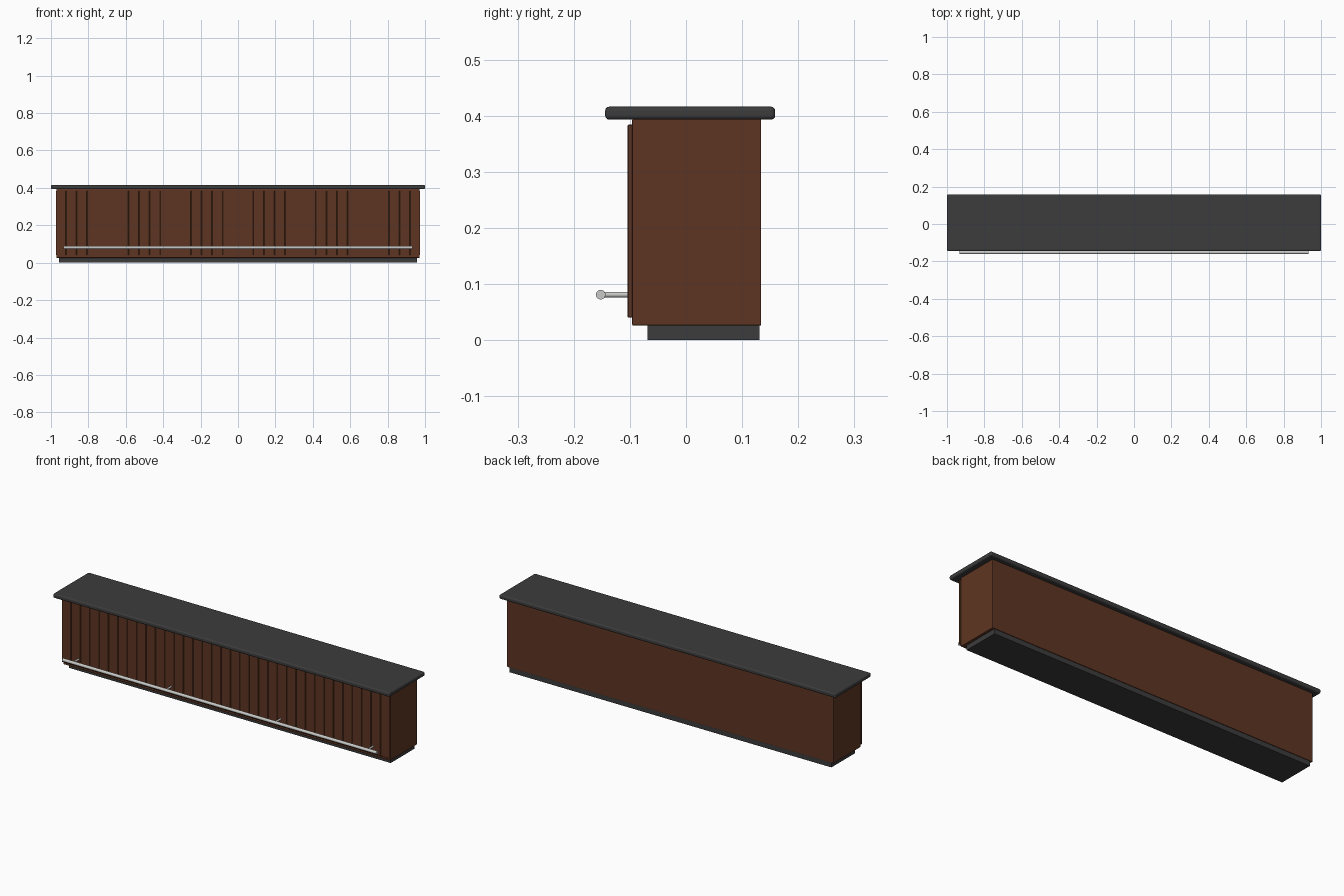
import bpy, math

if "Cube" in bpy.data.objects:
    bpy.data.objects.remove(bpy.data.objects["Cube"])


def material(name, rgb):
    m = bpy.data.materials.new(name)
    m.diffuse_color = (*rgb, 1)
    m.use_nodes = True
    m.node_tree.nodes["Principled BSDF"].inputs["Base Color"].default_value = m.diffuse_color
    return m


WOOD = material("brown wood", (0.112, 0.036, 0.016))
DARK = material("charcoal", (0.045, 0.045, 0.045))
STEEL = material("steel", (0.58, 0.58, 0.57))


def box(name, x, y, z, mat, bevel=0, segments=2):
    """Box from (min, max) ranges, with optional rounded edges."""
    bpy.ops.mesh.primitive_cube_add(size=1, location=[sum(r) / 2 for r in (x, y, z)])
    o = bpy.context.object
    o.name = name
    o.scale = [r[1] - r[0] for r in (x, y, z)]
    bpy.ops.object.transform_apply(location=False, rotation=False, scale=True)
    o.data.materials.append(mat)
    if bevel:
        b = o.modifiers.new("bevel", 'BEVEL')
        b.width, b.segments = bevel, segments
    return o


def rod(name, center, radius, length, axis, mat, sides=20):
    rot = (0, math.pi / 2, 0) if axis == 'x' else (math.pi / 2, 0, 0)
    bpy.ops.mesh.primitive_cylinder_add(vertices=sides, radius=radius, depth=length,
                                        location=center, rotation=rot)
    o = bpy.context.object
    o.name = name
    o.data.materials.append(mat)
    bpy.ops.object.shade_smooth_by_angle(angle=math.radians(40))
    return o


# Plinth, cabinet body and worktop
box("plinth", (-0.956, 0.956), (-0.069, 0.131), (0, 0.027), DARK)
box("cabinet_body", (-0.97, 0.97), (-0.096, 0.134), (0.026, 0.394), WOOD, 0.002, 2)
box("worktop", (-1, 1), (-0.144, 0.159), (0.393, 0.416), DARK, 0.007, 3)

# Vertical planks across the front
COUNT, HALF = 35, 0.975
step = 2 * HALF / COUNT
for i in range(COUNT):
    x0 = -HALF + i * step
    box(f"front_plank_{i + 1}", (x0 + 0.0007, x0 + step - 0.0007),
        (-0.104, -0.095), (0.04, 0.384), WOOD, 0.0015, 1)

# Foot rail and its brackets
rod("foot_rail", (0, -0.152, 0.081), 0.0085, 1.866, 'x', STEEL)
for i, x in enumerate((-0.875, -0.325, 0.325, 0.875)):
    rod(f"rail_bracket_{i + 1}", (x, -0.127, 0.081), 0.005, 0.05, 'y', STEEL, 14)
